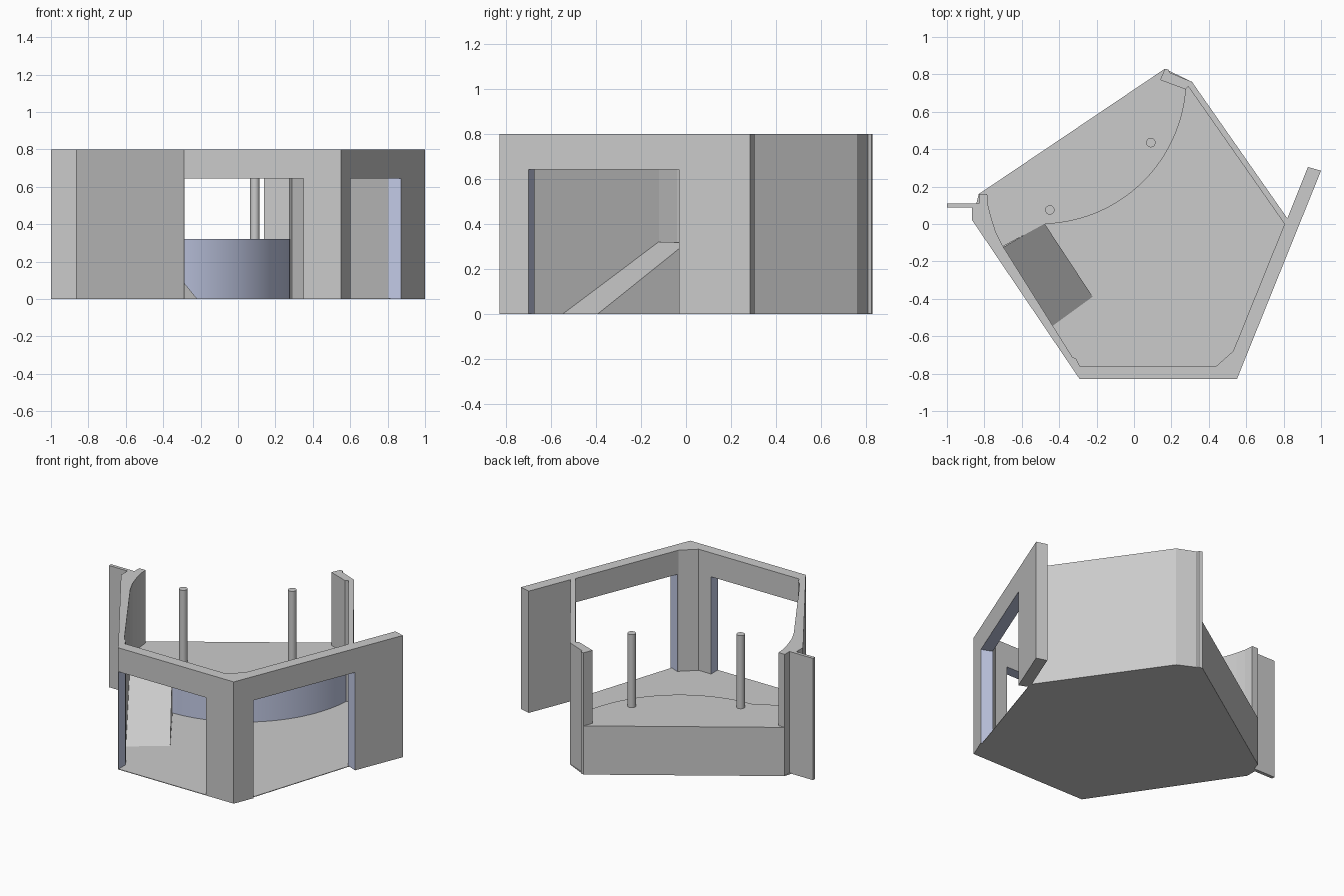
import bpy, bmesh
from math import cos, sin, radians

if "Cube" in bpy.data.objects:
    bpy.data.objects.remove(bpy.data.objects["Cube"])

blue = bpy.data.materials.new("pale_blue")
blue.diffuse_color = (0.55, 0.6, 0.8, 1)
blue.use_nodes = True
blue.node_tree.nodes["Principled BSDF"].inputs["Base Color"].default_value = blue.diffuse_color
grey = bpy.data.materials.new("grey")
grey.diffuse_color = (0.8, 0.8, 0.8, 1)
grey.use_nodes = True
grey.node_tree.nodes["Principled BSDF"].inputs["Base Color"].default_value = grey.diffuse_color


def add_object(name, bm, mats):
    bmesh.ops.recalc_face_normals(bm, faces=bm.faces)
    mesh = bpy.data.meshes.new(name)
    bm.to_mesh(mesh)
    bm.free()
    for m in mats:
        mesh.materials.append(m)
    obj = bpy.data.objects.new(name, mesh)
    bpy.context.collection.objects.link(obj)
    return obj


def prism(name, outline, z0, z1, mats=(grey,), blue_sides=()):
    """Extrude a plan outline; sides listed in blue_sides get the second material."""
    bm = bmesh.new()
    low = [bm.verts.new((x, y, z0)) for x, y in outline]
    top = [bm.verts.new((x, y, z1)) for x, y in outline]
    bm.faces.new(low[::-1])
    bm.faces.new(top)
    n = len(outline)
    for i in range(n):
        j = (i + 1) % n
        f = bm.faces.new((low[i], low[j], top[j], top[i]))
        f.material_index = 1 if i in blue_sides else 0
    return add_object(name, bm, mats)


def smooth(obj):
    bpy.ops.object.select_all(action='DESELECT')
    obj.select_set(True)
    bpy.context.view_layer.objects.active = obj
    bpy.ops.object.shade_smooth_by_angle(angle=radians(30))


# Thin floor plate
prism("floor", [(-.83, .16), (-.865, .02), (-.29, -.83), (.55, -.83),
                (.82, .01), (.31, .76), (.165, .83)], 0, .004)

# Continuous enclosing wall with side wings and end posts
wall_plan = [
    (-1, .11), (-1, .088), (-.865, .088), (-.865, .02), (-.29, -.83), (.55, -.83),
    (1, .285), (.93, .305), (.82, .03), (.31, .76), (.19, .81), (.185, .825),
    (.165, .83), (.14, .77), (.275, .72), (.29, .735), (.805, 0), (.53, -.68),
    (.44, -.76), (-.29, -.76), (-.31, -.72), (-.33, -.71), (-.70, -.12),
    (-.74, -.04), (-.765, .04), (-.78, .1), (-.785, .16), (-.83, .16), (-.83, .11)]
walls = prism("walls", wall_plan, 0, .8)

# Front and right openings, cut through the wall
nx, ny = .928, -.373
a, b = (.60, -.70), (.87, -.03)
cuts = {
    "front_opening_cutter": [(-.287, -1), (.35, -1), (.35, -.74), (-.287, -.74)],
    "right_opening_cutter": [(p[0] + nx * d, p[1] + ny * d)
                             for p, d in ((a, .1), (b, .1), (b, -.1), (a, -.1))],
}
for name, plan in cuts.items():
    cutter = prism(name, plan, -.1, .643, (blue,))
    cutter.hide_render = True
    cutter.hide_set(True)
    mod = walls.modifiers.new(name, 'BOOLEAN')
    mod.operation = 'DIFFERENCE'
    mod.solver = 'EXACT'
    mod.material_mode = 'TRANSFER'
    mod.object = cutter

# Raised platform with curved front
steps = 28
arc = [(-.5 + .78 * cos(radians(t)), .78 + .78 * sin(radians(t)))
       for t in (-88.5 + 84.5 * i / steps for i in range(steps + 1))]
platform = prism("platform", arc + [(.14, .77), (.165, .83), (-.83, .16),
                                    (-.79, .05), (-.71, -.125)],
                 .002, .32, (grey, blue), range(steps))
smooth(platform)

# Solid ramp up to the platform
bm = bmesh.new()
sides = []
for lo, hi in (((-.44, -.55), (-.70, -.125)), ((-.22, -.39), (-.48, .005))):
    sides.append([bm.verts.new((*lo, .003)), bm.verts.new((*hi, .003)),
                  bm.verts.new((*hi, .32))])
bm.faces.new(sides[0])
bm.faces.new(sides[1][::-1])
for i in range(3):
    j = (i + 1) % 3
    bm.faces.new((sides[0][i], sides[0][j], sides[1][j], sides[1][i]))
add_object("ramp", bm, (grey,))

# Two round poles on the platform
for name, (x, y) in (("left_pole", (-.45, .075)), ("back_pole", (.09, .435))):
    bpy.ops.mesh.primitive_cylinder_add(vertices=32, radius=.025, depth=.49,
                                        location=(x, y, .555))
    pole = bpy.context.object
    pole.name = name
    pole.data.materials.append(grey)
    smooth(pole)
